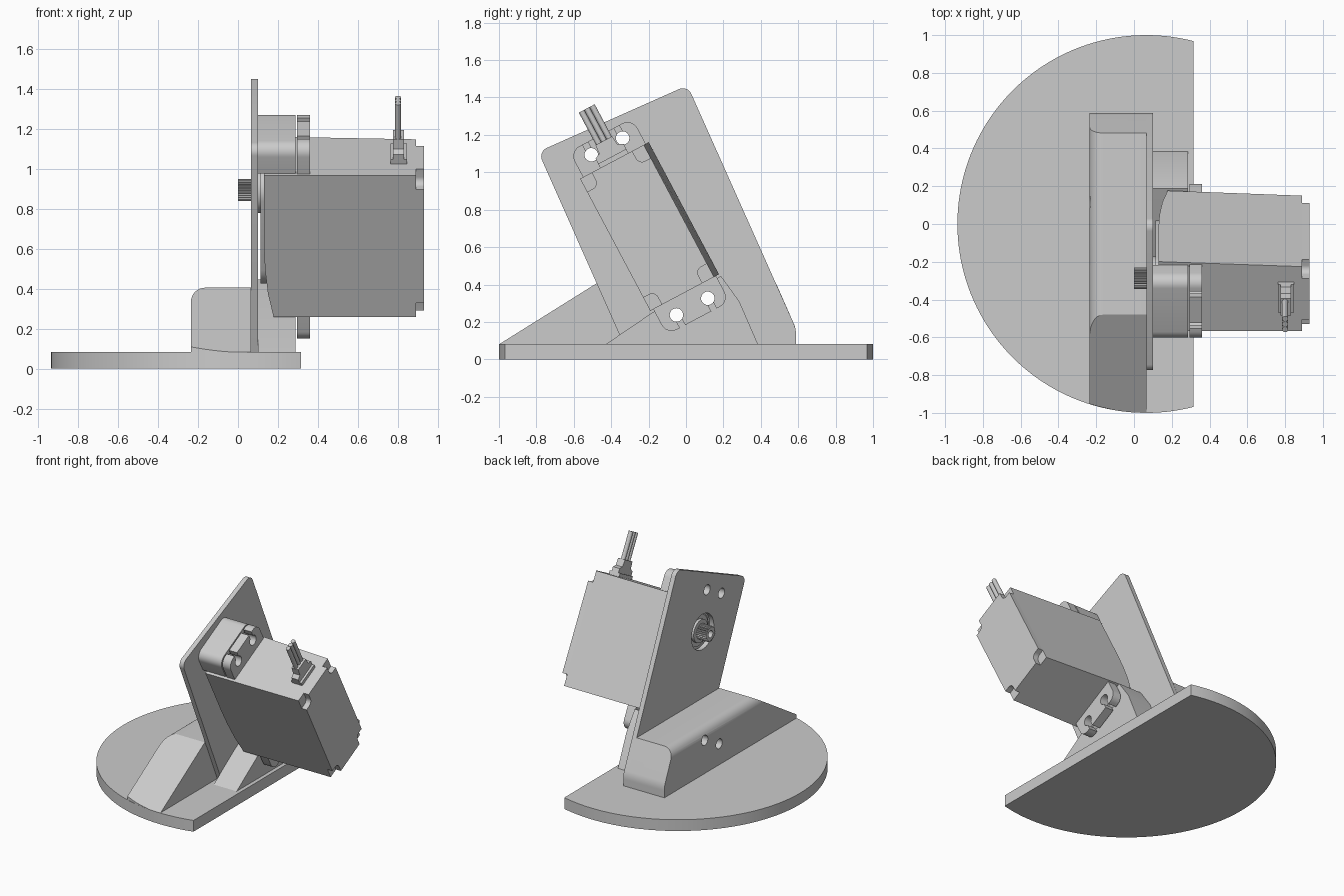
import bpy, bmesh
from math import sin, cos, tan, pi, radians, acos
from mathutils import Matrix, Vector

if "Cube" in bpy.data.objects:
    bpy.data.objects.remove(bpy.data.objects["Cube"])

# servo frame: local (x, u, v) -> tilted about the x axis
SERVO = Matrix.Translation((0, -0.195, 0.71)) @ Matrix.Rotation(radians(28), 4, 'X')
WORLD = Matrix.Identity(4)


def rounded(pts, radii, steps=8):
    """Round the corners of a convex outline."""
    if not isinstance(radii, (list, tuple)):
        radii = [radii] * len(pts)
    out = []
    for i, r in enumerate(radii):
        p = Vector(pts[i])
        if r == 0:
            out.append(p)
            continue
        a = (Vector(pts[i - 1]) - p).normalized()
        b = (Vector(pts[(i + 1) % len(pts)]) - p).normalized()
        half = a.angle(b) / 2
        c = p + (a + b).normalized() * r / sin(half)
        s, e = p + a * r / tan(half) - c, p + b * r / tan(half) - c
        for k in range(steps + 1):
            d = s.normalized().slerp(e.normalized(), k / steps)
            out.append(c + d * r)
    return out


def rect(u0, u1, v0, v1):
    return [(u0, v0), (u1, v0), (u1, v1), (u0, v1)]


def circle(u, v, r, n=32):
    return [(u + r * cos(2 * pi * i / n), v + r * sin(2 * pi * i / n)) for i in range(n)]


def prism(name, pts, a, b, axis='X', frame=WORLD, taper=None):
    """Extrude a 2D outline from a to b along an axis."""
    place = {'X': lambda p, t: (t, p[0], p[1]),
             'Y': lambda p, t: (p[0], t, p[1]),
             'Z': lambda p, t: (p[0], p[1], t)}[axis]
    bm = bmesh.new()
    lo = [bm.verts.new(place(p, a)) for p in pts]
    hi = [bm.verts.new(place(p, b)) for p in pts]
    bm.faces.new(lo)
    bm.faces.new(hi)
    for i in range(len(pts)):
        bm.faces.new((lo[i - 1], lo[i], hi[i], hi[i - 1]))
    if taper:
        for v in bm.verts:
            taper(v)
    bmesh.ops.recalc_face_normals(bm, faces=bm.faces)
    bm.transform(frame)
    me = bpy.data.meshes.new(name)
    bm.to_mesh(me)
    bm.free()
    ob = bpy.data.objects.new(name, me)
    bpy.context.collection.objects.link(ob)
    return ob


def boolean(ob, cutters, op='DIFFERENCE'):
    for c in cutters:
        m = ob.modifiers.new("cut", 'BOOLEAN')
        m.operation, m.object, m.solver = op, c, 'EXACT'
        bpy.context.view_layer.objects.active = ob
        bpy.ops.object.modifier_apply(modifier=m.name)
        bpy.data.objects.remove(c)


def screw_holes(side):
    return [prism("hole_cutter", circle(u, side * 0.485, 0.036, 24), -0.6, 0.6, frame=SERVO)
            for u in (-0.095, 0.095)]


# base disc with one straight edge
end = acos(0.25)
disc = [(0.065 + cos(end + (2 * pi - 2 * end) * i / 96),
         sin(end + (2 * pi - 2 * end) * i / 96)) for i in range(97)]
prism("base", disc, 0, 0.083, 'Z')

# tilted mounting plate
plate = prism("mounting_plate", rounded(
    [(-0.333, 0.08), (0.588, 0.08), (0.588, 0.165), (0.008, 1.465), (-0.79, 1.11)],
    [0, 0, 0.15, 0.05, 0.05]), 0.065, 0.1)
shaft_c = (0.005, 0.205)
boolean(plate, screw_holes(1) + screw_holes(-1) +
        [prism("shaft_cutter", circle(*shaft_c, 0.13), 0, 0.2, frame=SERVO)])

# rear rail: side outline intersected with rounded section and the disc
rail = prism("rear_rail", rounded(
    [(-1.0, 0.08), (0.588, 0.08), (0.588, 0.165), (0.482, 0.405), (-0.48, 0.405)],
    [0, 0, 0.15, 0, 0]), -0.3, 0.2)
section = rounded([(-0.235, 0.02), (0.0655, 0.02), (0.0655, 0.405), (-0.235, 0.405)],
                  [0, 0, 0, 0.07])
boolean(rail, [prism("section_cutter", section, -1.2, 1.2, 'Y'),
               prism("disc_cutter", circle(0.065, 0, 0.999, 128), -0.1, 0.6, 'Z')], 'INTERSECT')
boolean(rail, screw_holes(-1))

# servo supports between plate and ears
lower = prism("lower_support", [(-0.43, 0.08), (0.385, 0.08), (0.285, 0.31),
                                (0.187, 0.445), (-0.18, 0.25)], 0.1, 0.287)
boolean(lower, screw_holes(-1))
upper = prism("upper_support", rounded(rect(-0.19, 0.19, 0.402, 0.555), [0, 0, 0.06, 0.06]),
              0.1, 0.287, frame=SERVO)
boolean(upper, screw_holes(1))


# servo case, narrowing slightly to the rear
def draft(v):
    if v.co.x > 0.8 and v.co.y > 0:
        v.co.y -= 0.03


prism("servo_case", [(0.13, 0.4), (0.13, 0.0), (0.135, -0.13), (0.15, -0.27), (0.178, -0.4),
                     (0.89, -0.4), (0.89, 0.4)], -0.208, 0.208, 'Y', SERVO, draft)
prism("servo_nose", rounded(rect(-0.13, 0.13, -0.3, 0.33), 0.12), 0.113, 0.16, frame=SERVO)

# rear cap with screw wells at its corners
cap = prism("servo_cap", rect(-0.208, 0.178, -0.4, 0.4), 0.888, 0.93, frame=SERVO)
boolean(cap, [prism("well_cutter", rounded(rect(u - 0.07, u + 0.07, v - 0.08, v + 0.08), 0.035),
                    0.85, 1, frame=SERVO) for u in (-0.208, 0.178) for v in (-0.4, 0.4)])

# ears with keyhole slots
for side, name in ((1, "upper_ear"), (-1, "lower_ear")):
    pts = rounded(rect(-0.19, 0.19, 0.395, 0.555), [0, 0, 0.06, 0.06])
    ear = prism(name, [(u, v * side) for u, v in pts], 0.295, 0.36, frame=SERVO)
    slots = [prism("slot_cutter", rect(u - 0.016, u + 0.016, *sorted((side * 0.485, side * 0.6))),
                   0.2, 0.5, frame=SERVO) for u in (-0.095, 0.095)]
    boolean(ear, screw_holes(side) + slots)

# output boss, ring and splined shaft
prism("output_boss", circle(*shaft_c, 0.115), 0.1, 0.14, frame=SERVO)
prism("output_ring", circle(*shaft_c, 0.083), 0.08, 0.12, frame=SERVO)
spline = [(shaft_c[0] + (0.056 if i % 4 < 2 else 0.047) * cos(2 * pi * i / 96),
           shaft_c[1] + (0.056 if i % 4 < 2 else 0.047) * sin(2 * pi * i / 96)) for i in range(96)]
shaft = prism("output_shaft", spline, 0, 0.1, frame=SERVO)
boolean(shaft, [prism("bore_cutter", circle(*shaft_c, 0.026, 24), -0.1, 0.07, frame=SERVO)])

# cable strain relief and three wires
prism("cable_grip", [(-0.085, 0.39), (0.085, 0.39), (0.085, 0.455), (0.055, 0.47),
                     (0.05, 0.52), (-0.05, 0.52), (-0.055, 0.47), (-0.085, 0.455)],
      0.775, 0.83, frame=SERVO)
prism("cable_grip_base", rect(-0.085, 0.085, 0.39, 0.425), 0.762, 0.846, frame=SERVO)
for i in (-1, 0, 1):
    prism(f"wire_{i + 2}", circle(0.8, i * 0.032, 0.016, 12), 0.5, 0.715, 'Z', SERVO)

# smooth the curved surfaces, keep hard edges
bpy.ops.object.select_all(action='SELECT')
bpy.context.view_layer.objects.active = plate
bpy.ops.object.shade_smooth_by_angle(angle=radians(25))
